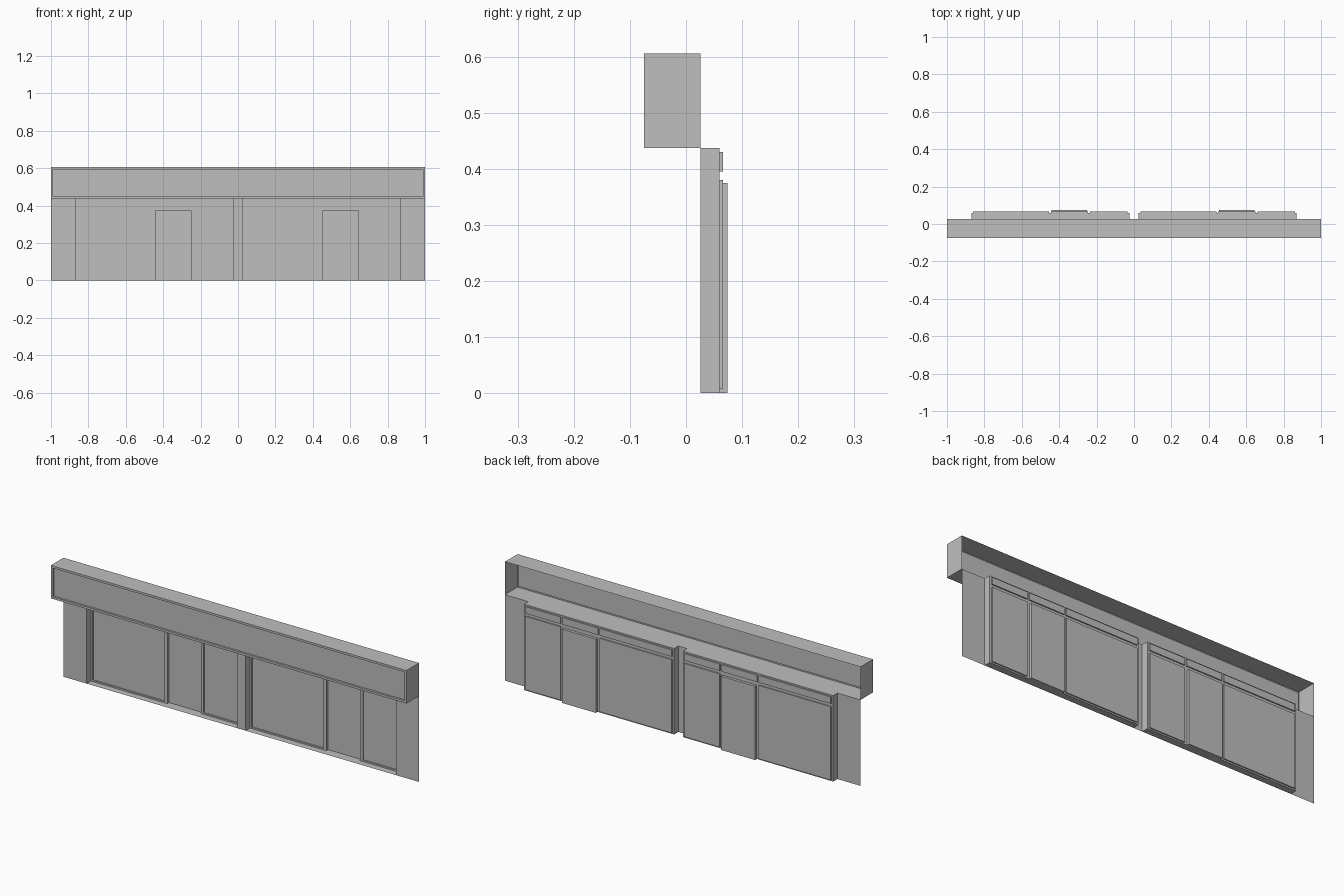
import bpy
import bmesh

old = bpy.data.objects.get("Cube")
if old:
    bpy.data.objects.remove(old, do_unlink=True)

# One plain colour for the whole facade
GREY = (0.52, 0.52, 0.52, 1.0)
grey = bpy.data.materials.new("plain grey")
grey.use_nodes = True
grey.diffuse_color = GREY
grey.node_tree.nodes["Principled BSDF"].inputs["Base Color"].default_value = GREY


def sheet(bm, rect, y):
    """Upright rectangle facing the front."""
    x0, x1, z0, z1 = rect
    corners = [(x0, y, z0), (x1, y, z0), (x1, y, z1), (x0, y, z1)]
    bm.faces.new([bm.verts.new(c) for c in corners])


def sleeve(bm, rect, y0, y1):
    """Four side walls running from depth y0 to depth y1."""
    x0, x1, z0, z1 = rect
    loop = [(x0, z0), (x1, z0), (x1, z1), (x0, z1)]
    near = [bm.verts.new((x, y0, z)) for x, z in loop]
    far = [bm.verts.new((x, y1, z)) for x, z in loop]
    for i in range(4):
        j = (i + 1) % 4
        bm.faces.new((near[i], near[j], far[j], far[i]))


def recess(bm, rect, y0, y1):
    """Tray that is open at y0 and closed at y1."""
    sleeve(bm, rect, y0, y1)
    sheet(bm, rect, y1)


def pierced_sheet(bm, rect, y, holes):
    """Upright rectangle with rectangular openings."""
    xs = sorted({v for r in [rect] + holes for v in r[:2]})
    zs = sorted({v for r in [rect] + holes for v in r[2:]})
    for x0, x1 in zip(xs, xs[1:]):
        for z0, z1 in zip(zs, zs[1:]):
            cx, cz = (x0 + x1) / 2, (z0 + z1) / 2
            if not any(h[0] < cx < h[1] and h[2] < cz < h[3] for h in holes):
                sheet(bm, (x0, x1, z0, z1), y)


def finish(bm, name):
    bmesh.ops.remove_doubles(bm, verts=bm.verts, dist=0.0001)
    bmesh.ops.recalc_face_normals(bm, faces=bm.faces)
    mesh = bpy.data.meshes.new(name)
    bm.to_mesh(mesh)
    bm.free()
    mesh.materials.append(grey)
    obj = bpy.data.objects.new(name, mesh)
    bpy.context.collection.objects.link(obj)


# Depths and heights
WALL, FRAME, GLASS, DOOR = 0.026, 0.06, 0.066, 0.074
FRONT = -0.075
EAVE, TOP = 0.437, 0.605

# Sign box, open at the back, with a sunk front panel
sign = (-1, 1, EAVE, TOP)
rim = 0.011
panel = (-1 + rim, 1 - rim, EAVE + rim, TOP - rim)
bm = bmesh.new()
sleeve(bm, sign, WALL, FRONT)
pierced_sheet(bm, sign, FRONT, [panel])
recess(bm, panel, FRONT, FRONT + 0.01)
finish(bm, "sign_box")

# Two shop bays, the second a shifted copy of the first
BAY_W = 0.845
bays = {"right": -0.87, "left": 0.025}
for side, x in bays.items():
    bay = (x, x + BAY_W, 0, EAVE)
    spans = {"wide": (x + 0.01, x + 0.415), "narrow": (x + 0.635, x + BAY_W - 0.01)}
    door_span = (x + 0.43, x + 0.62)
    door = (*door_span, 0, 0.375)
    windows = [(*s, 0.007, 0.38) for s in spans.values()]
    transoms = [(*s, 0.395, 0.43) for s in spans.values()]
    transoms.append((x + 0.425, x + 0.625, 0.395, 0.43))

    bm = bmesh.new()
    sleeve(bm, bay, WALL, FRAME)
    pierced_sheet(bm, bay, FRAME, windows + transoms + [door])
    finish(bm, side + "_bay_frame")

    for name, rects, depth in (("windows", windows, GLASS),
                               ("transoms", transoms, GLASS),
                               ("door", [door], DOOR)):
        bm = bmesh.new()
        for rect in rects:
            recess(bm, rect, FRAME, depth)
        finish(bm, side + "_" + name)

# Flat wall piers beside and between the bays
edges = [-1]
for x in bays.values():
    edges += [x, x + BAY_W]
edges.append(1)
for name, x0, x1 in zip(("right", "middle", "left"), edges[::2], edges[1::2]):
    bm = bmesh.new()
    sheet(bm, (x0, x1, 0, EAVE), WALL)
    finish(bm, name + "_pier")
